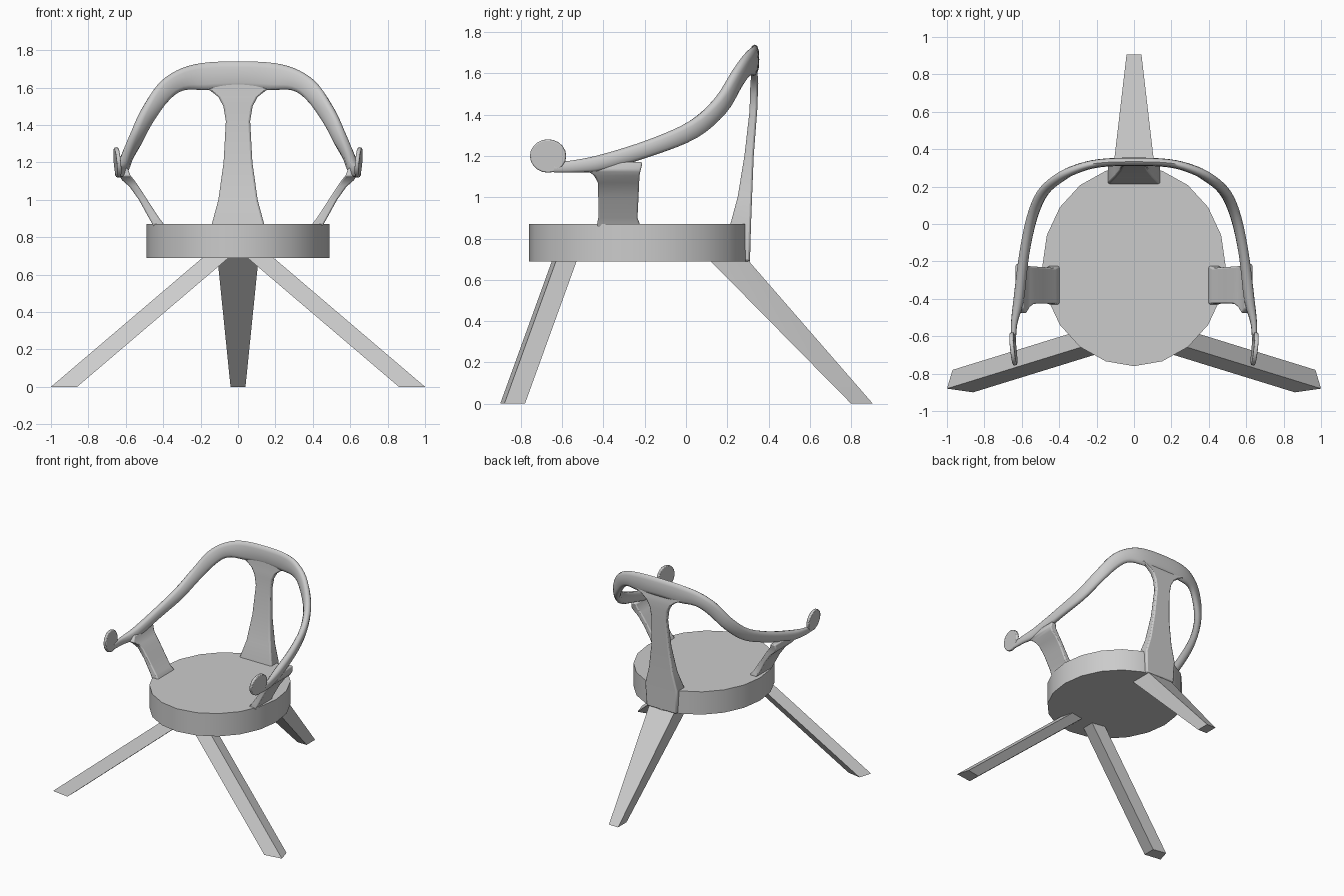
import bpy, bmesh, math
from mathutils import Vector, Matrix

if "Cube" in bpy.data.objects:
    bpy.data.objects.remove(bpy.data.objects["Cube"])


def finish(name, bm, mirror=False, bevel=0.0, angle=40):
    bmesh.ops.recalc_face_normals(bm, faces=bm.faces)
    mesh = bpy.data.meshes.new(name)
    bm.to_mesh(mesh)
    bm.free()
    ob = bpy.data.objects.new(name, mesh)
    bpy.context.collection.objects.link(ob)
    if bevel:
        mod = ob.modifiers.new("Bevel", 'BEVEL')
        mod.width, mod.segments = bevel, 2
    if mirror:
        ob.modifiers.new("Mirror", 'MIRROR')
    bpy.ops.object.select_all(action='DESELECT')
    ob.select_set(True)
    bpy.context.view_layer.objects.active = ob
    bpy.ops.object.shade_smooth_by_angle(angle=math.radians(angle))
    return ob


def loft(name, rings, **kw):
    bm = bmesh.new()
    loops = [[bm.verts.new(p) for p in ring] for ring in rings]
    n = len(loops[0])
    for a, b in zip(loops, loops[1:]):
        for i in range(n):
            j = (i + 1) % n
            bm.faces.new((a[i], a[j], b[j], b[i]))
    bm.faces.new(loops[0])
    bm.faces.new(loops[-1])
    return finish(name, bm, **kw)


def rect(x0, x1, y0, y1, z):
    return [(x0, y0, z), (x1, y0, z), (x1, y1, z), (x0, y1, z)]


def catmull(rows, steps):
    """Smooth curve through rows of numbers."""
    out = []
    rows = [Vector(r) for r in rows]
    for i in range(len(rows) - 1):
        p0, p1, p2 = rows[max(i - 1, 0)], rows[i], rows[i + 1]
        p3 = rows[min(i + 2, len(rows) - 1)]
        for s in range(steps):
            t = s / steps
            out.append(0.5 * (2 * p1 + (p2 - p0) * t + (2 * p0 - 5 * p1 + 4 * p2 - p3) * t ** 2
                              + (3 * p1 - p0 - 3 * p2 + p3) * t ** 3))
    return out + [rows[-1]]


# Seat: slightly oval drum
bm = bmesh.new()
bmesh.ops.create_cone(bm, cap_ends=True, segments=20, radius1=1, radius2=1, depth=1,
                      matrix=Matrix.Translation((0, -0.225, 0.78)) @ Matrix.Diagonal((0.49, 0.535, 0.18, 1)))
finish("seat", bm)

# Front legs: slanted prisms splayed outward
foot = [(0.86, -0.90), (1.0, -0.88), (0.97, -0.78), (0.86, -0.80)]
loft("front_legs", [[(x - 0.81 * t, y + 0.25 * t, 0.69 * t) for x, y in foot] for t in (0, 1.06)],
     mirror=True, angle=30)

# Back leg: tapered, widening towards the seat
loft("back_leg", [rect(-0.04, 0.04, 0.80, 0.905, 0), rect(-0.11, 0.11, 0.12, 0.305, 0.69),
                  rect(-0.11, 0.11, 0.09, 0.28, 0.72)], angle=30)

# Back splat: flares at the seat and into the top rail (z, half width, front y, back y)
splat = [(0.69, 0.13, 0.20, 0.31), (0.87, 0.14, 0.215, 0.315), (1.0, 0.105, 0.25, 0.32),
         (1.2, 0.077, 0.283, 0.328), (1.42, 0.065, 0.308, 0.345), (1.50, 0.078, 0.31, 0.348),
         (1.55, 0.105, 0.312, 0.35), (1.585, 0.15, 0.315, 0.348), (1.61, 0.20, 0.316, 0.344),
         (1.66, 0.20, 0.318, 0.34)]
loft("back_splat", [rect(-w, w, a, b, z) for z, w, a, b in splat], bevel=0.01)

# Top rail and arms: upper edge xyz, lower edge xyz, half thickness
half = [(0, .333, 1.74, 0, .333, 1.595, .022), (.2, .325, 1.73, .17, .325, 1.587, .022),
        (.33, .288, 1.69, .29, .298, 1.585, .024), (.43, .235, 1.615, .37, .258, 1.53, .026),
        (.51, .15, 1.485, .465, .185, 1.405, .027), (.56, .02, 1.37, .53, .05, 1.287, .026),
        (.595, -.18, 1.28, .58, -.15, 1.205, .027), (.62, -.40, 1.21, .612, -.40, 1.13, .028),
        (.642, -.54, 1.18, .64, -.53, 1.12, .017), (.643, -.64, 1.17, .643, -.64, 1.12, .012)]
full = [(-a, b, c, -d, e, f, g) for a, b, c, d, e, f, g in reversed(half[1:])] + half
curve = catmull(full, 4)
mids = [(Vector(r[0:3]) + Vector(r[3:6])) / 2 for r in curve]
rings = []
for i, r in enumerate(curve):
    tangent = mids[min(i + 1, len(mids) - 1)] - mids[max(i - 1, 0)]
    h = (Vector(r[0:3]) - Vector(r[3:6])) / 2
    side = tangent.cross(h).normalized() * r[6]
    ring = []
    for k in range(12):
        c, s = math.cos(k * math.pi / 6), math.sin(k * math.pi / 6)
        ring.append(mids[i] + h * math.copysign(abs(c) ** 0.8, c) + side * math.copysign(abs(s) ** 0.8, s))
    rings.append(ring)
loft("top_rail_and_arms", rings, angle=60)

# Arm supports: leaning slabs (z, inner x, outer x, front y, back y)
support = [(0.80, 0.38, 0.43, -0.425, -0.23), (0.875, 0.40, 0.46, -0.43, -0.225),
           (0.90, 0.42, 0.475, -0.425, -0.235), (1.0, 0.485, 0.53, -0.425, -0.23),
           (1.07, 0.53, 0.58, -0.427, -0.227), (1.105, 0.555, 0.62, -0.445, -0.225),
           (1.13, 0.575, 0.635, -0.48, -0.22), (1.17, 0.59, 0.63, -0.45, -0.21)]
loft("arm_supports", [rect(*r[1:], r[0]) for r in support], mirror=True, bevel=0.008)

# Arm end discs
bm = bmesh.new()
bmesh.ops.create_cone(bm, cap_ends=True, segments=20, radius1=1, radius2=1, depth=1,
                      matrix=Matrix.Translation((0.645, -0.668, 1.20))
                      @ Matrix.Rotation(math.radians(-6), 4, 'Z')
                      @ Matrix.Rotation(math.radians(5), 4, 'Y')
                      @ Matrix.Diagonal((1, 1, 1, 1))
                      @ Matrix.Rotation(math.radians(90), 4, 'Y')
                      @ Matrix.Diagonal((0.081, 0.088, 0.022, 1)))
finish("arm_end_discs", bm, mirror=True, bevel=0.006)
